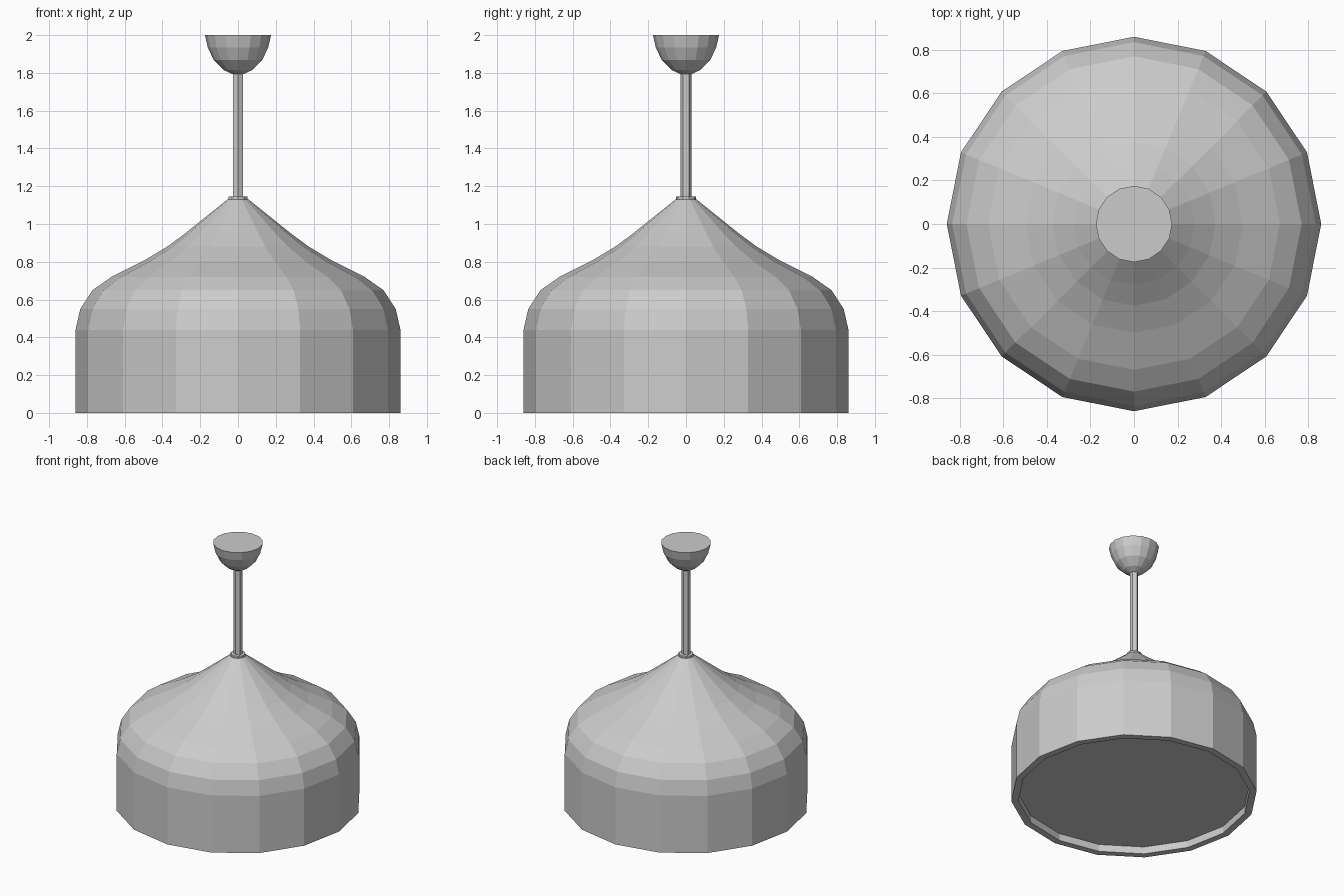
import bpy
import bmesh
from math import cos, sin, tau

cube = bpy.data.objects.get("Cube")
if cube:
    bpy.data.objects.remove(cube, do_unlink=True)

grey = bpy.data.materials.new("soft grey")
grey.use_nodes = True
colour = (0.6, 0.6, 0.6, 1)
grey.diffuse_color = colour
grey.node_tree.nodes["Principled BSDF"].inputs["Base Color"].default_value = colour


def lathe(name, profile, sides, start=0.0, cap_first=True, cap_last=True):
    """Flat-faced turned part from (radius, height) pairs."""
    bm = bmesh.new()
    rings = [[bm.verts.new((r * cos(start + tau * i / sides),
                            r * sin(start + tau * i / sides), z))
              for i in range(sides)] for r, z in profile]
    for low, high in zip(rings, rings[1:]):
        for i in range(sides):
            j = (i + 1) % sides
            bm.faces.new((low[i], low[j], high[j], high[i]))
    if cap_first:
        bm.faces.new(rings[0][::-1])
    if cap_last:
        bm.faces.new(rings[-1])
    bmesh.ops.recalc_face_normals(bm, faces=bm.faces)
    mesh = bpy.data.meshes.new(name)
    bm.to_mesh(mesh)
    bm.free()
    mesh.materials.append(grey)
    obj = bpy.data.objects.new(name, mesh)
    bpy.context.collection.objects.link(obj)
    return obj


# Bell shade, starting at the recessed diffuser and running over the rim
lathe("shade", [(0.81, 0.055), (0.81, 0), (0.86, 0), (0.86, 0.44),
                (0.835, 0.55), (0.77, 0.65), (0.67, 0.72), (0.5, 0.805),
                (0.375, 0.88), (0.28, 0.95), (0.055, 1.13)], 16)

# Collar where the rod meets the shade
lathe("collar", [(0.053, 1.125), (0.053, 1.145)], 10, tau / 4)

# Hanging rod
lathe("rod", [(0.03, 1.13), (0.03, 1.81)], 6, tau / 4)

# Ceiling cup
lathe("ceiling_cup", [(0.03, 1.793), (0.075, 1.815), (0.128, 1.867),
                      (0.16, 1.935), (0.175, 2)], 16)
